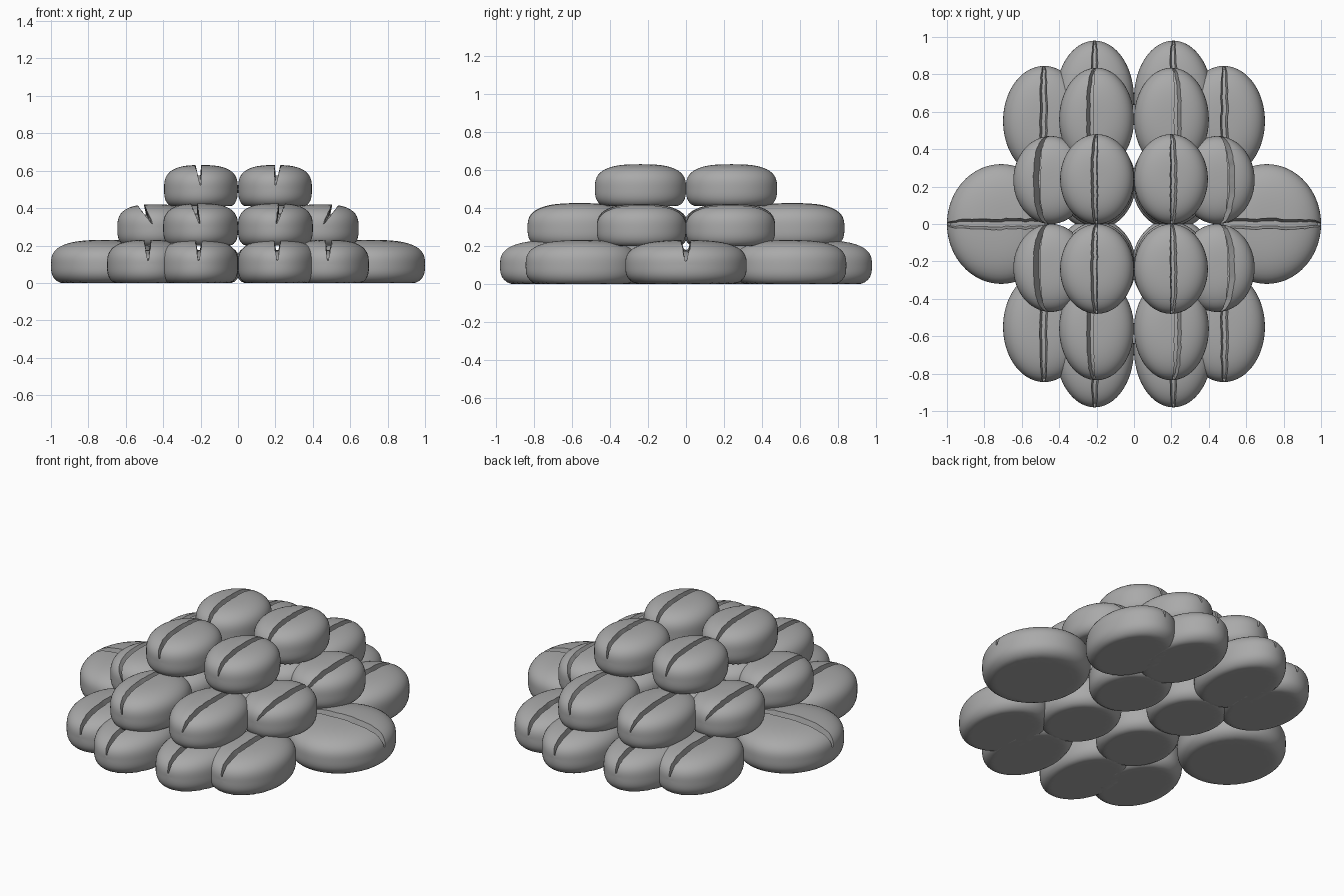
import bpy, bmesh, math, random
from math import sin, cos, radians, pi

random.seed(4)
if "Cube" in bpy.data.objects:
    bpy.data.objects.remove(bpy.data.objects["Cube"])

# One plain grey for every bean
grey = bpy.data.materials.new("bean_grey")
grey.use_nodes = True
colour = (0.4, 0.4, 0.4, 1)
grey.diffuse_color = colour
grey.node_tree.nodes["Principled BSDF"].inputs["Base Color"].default_value = colour

STATIONS, SEGMENTS = 36, 56
GROOVE = 5  # half width of the groove in degrees


def bean(name, x, y, base, half_w, half_l, height, lean=0, turned=False):
    """Flat-bottomed bean, long in y (or x if turned), with a lengthwise groove."""
    up, down = height * 0.56, height * 0.44
    crease = radians(90 - lean)
    # Angles round the cross-section: the groove first, then the body
    ring = [(-2.5, True), (2.5, True)]
    ring += [(GROOVE + (360 - 2 * GROOVE) * i / SEGMENTS, False) for i in range(SEGMENTS + 1)]

    def point(theta, degrees, sunk, wobble):
        phi = crease + radians(degrees + wobble)
        dx, dy, dz = sin(theta) * cos(phi), cos(theta), sin(theta) * sin(phi)
        n = 2.8 if dz > 0 else 3.4
        s = (math.hypot(dx, dy) ** n + abs(dz) ** n) ** (-1 / n)
        px, py = dx * s * half_w, dy * s * half_l
        pz = max(dz * s * (up if dz > 0 else down * 1.25), -down)
        if sunk:
            depth = 0.055 * min(1, (1 - abs(dy)) / 0.12)
            px -= depth * cos(crease)
            pz -= depth * sin(crease)
        if turned:
            px, py = py, -px
        return x + px, y + py, base + down + pz

    bm = bmesh.new()
    ends = [bm.verts.new(point(t, 0, False, 0)) for t in (0, pi)]
    rows = []
    for i in range(1, STATIONS):
        shake = random.uniform(-0.8, 0.8)
        rows.append([bm.verts.new(point(pi * i / STATIONS, d, sunk,
                                        shake if sunk or abs(d - 180) > 174 else 0))
                     for d, sunk in ring])
    count = len(ring)
    for k in range(count):
        j = (k + 1) % count
        bm.faces.new((ends[0], rows[0][k], rows[0][j]))
        bm.faces.new((ends[1], rows[-1][j], rows[-1][k]))
        for a, b in zip(rows, rows[1:]):
            bm.faces.new((a[k], b[k], b[j], a[j]))
    bmesh.ops.recalc_face_normals(bm, faces=bm.faces)
    mesh = bpy.data.meshes.new(name)
    bm.to_mesh(mesh)
    bm.free()
    mesh.materials.append(grey)
    mesh.shade_smooth()
    mesh.set_sharp_from_angle(angle=radians(40))
    bpy.context.collection.objects.link(bpy.data.objects.new(name, mesh))


# Each row: name, x, y, base, half width, half length, height, groove lean
quads = [
    ("bottom_end_bean", 0.21, 0.67, 0, 0.21, 0.31, 0.23, 0),
    ("bottom_corner_bean", 0.48, 0.55, 0, 0.22, 0.295, 0.23, 1),
    ("bottom_core_bean", 0.21, 0.22, 0, 0.22, 0.25, 0.22, 0),
    ("middle_end_bean", 0.2, 0.56, 0.2, 0.2, 0.275, 0.225, 10),
    ("middle_side_bean", 0.445, 0.235, 0.2, 0.2, 0.235, 0.22, 21),
    ("middle_core_bean", 0.2, 0.22, 0.2, 0.2, 0.23, 0.215, 0),
    ("top_bean", 0.198, 0.24, 0.41, 0.197, 0.24, 0.22, 4),
]
for sx, side in ((1, "left"), (-1, "right")):
    # Broad beans at the two sides, grooved along x
    bean(f"bottom_side_bean_{side}", sx * 0.71, 0, 0, 0.32, 0.29, 0.23, turned=True)
    for sy, end in ((-1, "front"), (1, "back")):
        for name, x, y, base, w, l, h, lean in quads:
            bean(f"{name}_{end}_{side}", sx * x, sy * y, base, w, l, h, sx * lean)
